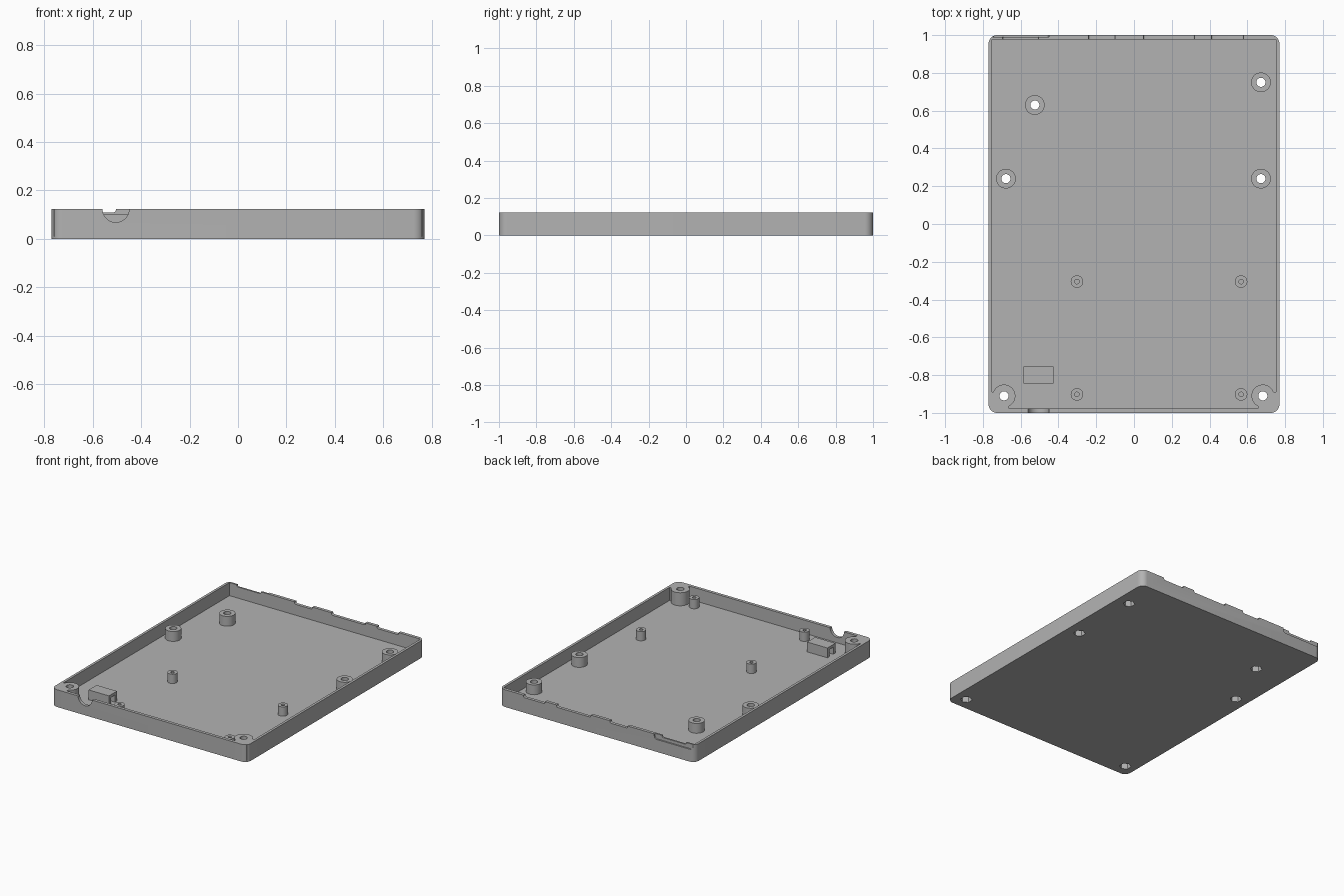
import bpy, bmesh, math
from mathutils import Matrix, Vector

if "Cube" in bpy.data.objects:
    bpy.data.objects.remove(bpy.data.objects["Cube"], do_unlink=True)

TOP, FLOOR, BOSS_TOP = 0.123, 0.03, 0.1
HALF_X, HALF_Y = 0.77, 1.0
IN_X, IN_Y = 0.752, 0.978

grey = bpy.data.materials.new("grey plastic")
grey.use_nodes = True
grey.diffuse_color = (0.45, 0.45, 0.45, 1)
grey.node_tree.nodes["Principled BSDF"].inputs["Base Color"].default_value = (0.45, 0.45, 0.45, 1)


def finish(name, bm):
    mesh = bpy.data.meshes.new(name)
    bm.to_mesh(mesh)
    bm.free()
    mesh.materials.append(grey)
    obj = bpy.data.objects.new(name, mesh)
    bpy.context.collection.objects.link(obj)
    return obj


def box(name, x, y, z, corner=0, axis=2):
    """Box from three ranges, with the edges along one axis rounded."""
    bm = bmesh.new()
    bmesh.ops.create_cube(bm, size=1)
    for v in bm.verts:
        v.co = Vector([(r[0] + r[1]) / 2 + c * (r[1] - r[0]) for r, c in zip((x, y, z), v.co)])
    if corner:
        edges = [e for e in bm.edges
                 if abs((e.verts[0].co - e.verts[1].co).normalized()[axis]) > 0.9]
        bmesh.ops.bevel(bm, geom=edges, offset=corner, segments=8, profile=0.5, affect='EDGES')
    return finish(name, bm)


def cylinder(name, x, y, z, radius, sides=40, turn=None):
    bm = bmesh.new()
    bmesh.ops.create_cone(bm, cap_ends=True, segments=sides, radius1=radius, radius2=radius,
                          depth=z[1] - z[0])
    if turn:
        bmesh.ops.transform(bm, matrix=turn, verts=bm.verts)
    bmesh.ops.translate(bm, vec=(x, y, (z[0] + z[1]) / 2), verts=bm.verts)
    return finish(name, bm)


def combine(obj, tool, operation='DIFFERENCE'):
    """Bake a boolean into the object and discard the tool."""
    mod = obj.modifiers.new("cut", 'BOOLEAN')
    mod.operation, mod.solver, mod.object = operation, 'EXACT', tool
    graph = bpy.context.evaluated_depsgraph_get()
    mesh = bpy.data.meshes.new_from_object(obj.evaluated_get(graph))
    obj.modifiers.clear()
    obj.data = mesh
    bpy.data.objects.remove(tool, do_unlink=True)


# Open tray with rounded outer corners
tray = box("tray", (-HALF_X, HALF_X), (-HALF_Y, HALF_Y), (0, TOP), corner=0.045)
combine(tray, box("cavity", (-IN_X, IN_X), (-IN_Y, IN_Y), (FLOOR, 0.3)))

# Front corner posts, filled out to the walls
corner_posts = [(-0.688, -0.91), (0.682, -0.91)]
for x, y in corner_posts:
    side = math.copysign(1, x)
    combine(tray, cylinder("post", x, y, (0.01, TOP), 0.06), 'UNION')
    span = sorted((x - side * 0.025, side * 0.76))
    combine(tray, box("post_fill", span, (-0.985, y + 0.02), (0.01, TOP)), 'UNION')

# Shallow connector openings along the rear wall
for x0, x1, depth in [(-0.695, -0.505, 0.014), (-0.24, -0.10, 0.016),
                      (0.05, 0.32, 0.016), (0.41, 0.58, 0.016)]:
    combine(tray, box("opening", (x0, x1), (0.95, 1.05), (TOP - depth, 0.2), 0.01, 1))
combine(tray, box("plug_recess", (-0.75, -0.45), (0.99, 1.05), (TOP - 0.035, 0.25), 0.02, 1))

# Half-round cable opening in the front wall
combine(tray, cylinder("cable_hole", -0.505, -1.0, (TOP - 0.03, TOP + 0.03), 0.055,
                       turn=Matrix.Rotation(math.pi / 2, 4, 'X')))

# Screw bosses
bosses = [(-0.525, 0.63), (-0.678, 0.24), (0.672, 0.75), (0.672, 0.24)]
boss_objects = [cylinder("screw_boss", x, y, (FLOOR, BOSS_TOP), 0.052) for x, y in bosses]


def bore(obj, x, y):
    """Screw hole from above and hexagonal nut pocket from below."""
    combine(obj, cylinder("hole", x, y, (-0.1, 0.3), 0.024, 32))
    combine(obj, cylinder("nut_pocket", x, y, (-0.1, 0.05), 0.039, 6))


for x, y in corner_posts + bosses:
    bore(tray, x, y)
for obj, (x, y) in zip(boss_objects, bosses):
    bore(obj, x, y)

# Small board standoffs with blind holes
standoffs = []
for x in (-0.302, 0.567):
    for y in (-0.305, -0.902):
        peg = cylinder("board_standoff", x, y, (FLOOR, 0.096), 0.033, 32)
        combine(peg, cylinder("pilot_hole", x, y, (FLOOR + 0.01, 0.2), 0.012, 20))
        standoffs.append(peg)

# Cable tie bridge
bridge = box("cable_tie_bridge", (-0.585, -0.425), (-0.845, -0.755), (FLOOR, BOSS_TOP))
combine(bridge, box("tie_slot", (-0.7, -0.3), (-0.822, -0.778), (0, 0.08)))

# Smooth round walls, keep edges sharp
for obj in [tray, bridge] + boss_objects + standoffs:
    bpy.ops.object.select_all(action='DESELECT')
    obj.select_set(True)
    bpy.context.view_layer.objects.active = obj
    bpy.ops.object.shade_smooth_by_angle(angle=math.radians(30))
